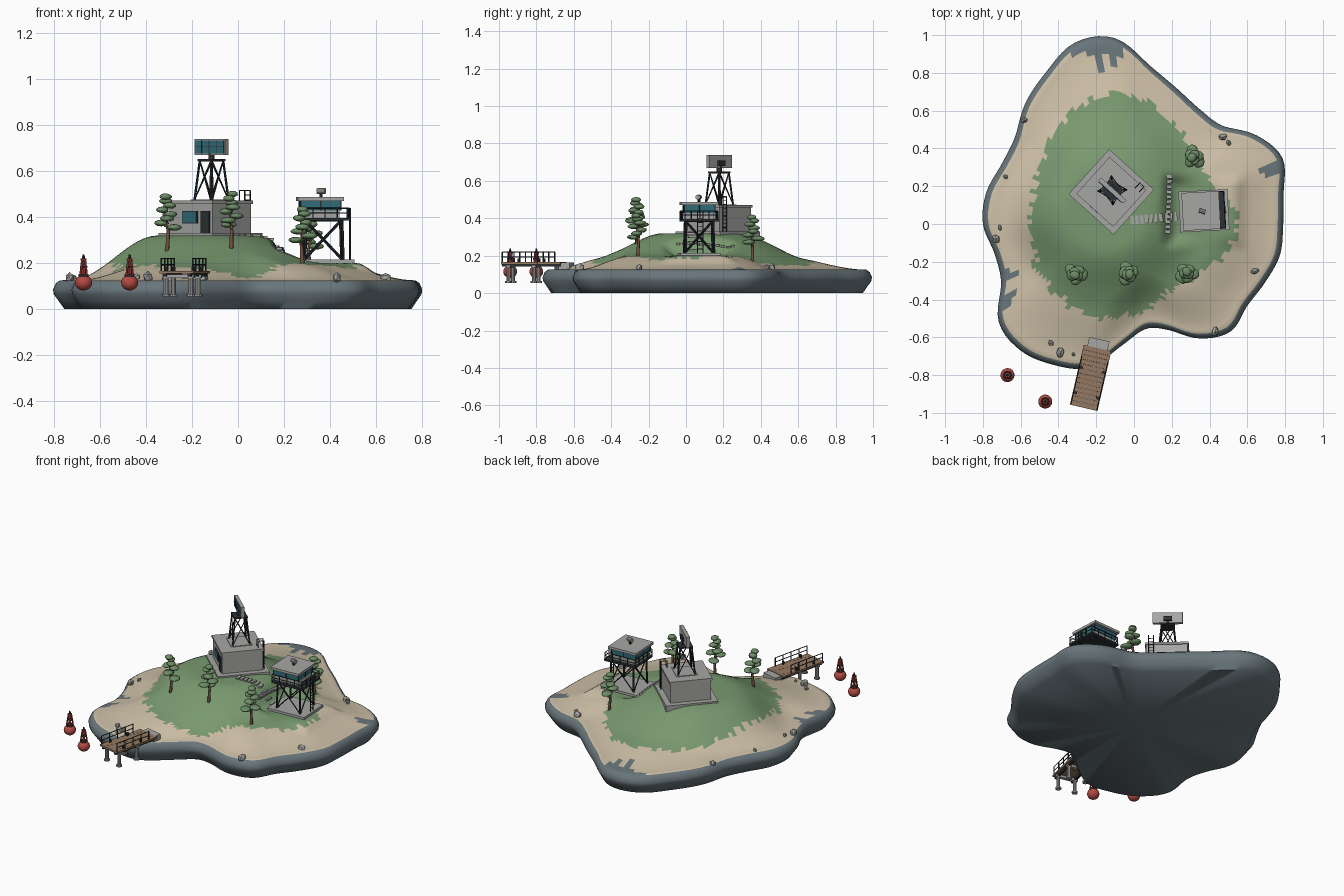
import bpy, bmesh, math, random
from mathutils import Matrix, Vector

random.seed(4)
cube = bpy.data.objects.get("Cube")
if cube:
    bpy.data.objects.remove(cube, do_unlink=True)


def make_mat(name, r, g, b):
    m = bpy.data.materials.new(name)
    m.use_nodes = True
    m.diffuse_color = (r, g, b, 1)
    node = next(n for n in m.node_tree.nodes if n.type == 'BSDF_PRINCIPLED')
    node.inputs["Base Color"].default_value = (r, g, b, 1)
    return m


sand = make_mat("sand", .62, .53, .39)
grass = make_mat("grass", .19, .32, .16)
slate = make_mat("slate", .14, .18, .2)
concrete = make_mat("concrete", .38, .38, .37)
metal = make_mat("dark metal", .025, .03, .035)
glass = make_mat("teal glass", .03, .15, .19)
leaf = make_mat("foliage", .15, .26, .13)
wood = make_mat("deck wood", .3, .19, .12)
red = make_mat("buoy red", .45, .07, .055)
bark = make_mat("bark", .16, .08, .05)


class Part:
    """Collects primitives into one object."""

    def __init__(self, name, *mats):
        self.name, self.mats, self.bm = name, list(mats), bmesh.new()

    def paint(self, verts, mat):
        if mat not in self.mats:
            self.mats.append(mat)
        for f in {f for v in verts for f in v.link_faces}:
            f.material_index = self.mats.index(mat)

    def box(self, mat, loc, size, turn=0):
        m = Matrix.Translation(loc) @ Matrix.Rotation(math.radians(turn), 4, 'Z') @ Matrix.Diagonal((*size, 1))
        self.paint(bmesh.ops.create_cube(self.bm, size=1, matrix=m)["verts"], mat)

    def rod(self, mat, a, b, r, r2=None, sides=6):
        a, b = Vector(a), Vector(b)
        d = b - a
        m = Matrix.Translation((a + b) / 2) @ d.to_track_quat('Z', 'Y').to_matrix().to_4x4()
        self.paint(bmesh.ops.create_cone(self.bm, cap_ends=True, segments=sides, radius1=r,
                   radius2=r if r2 is None else r2, depth=d.length, matrix=m)["verts"], mat)

    def ball(self, mat, loc, size, level=2, rough=0):
        m = Matrix.Translation(loc) @ Matrix.Rotation(random.random() * 6, 4, 'Z') @ Matrix.Diagonal((*size, 1))
        verts = bmesh.ops.create_icosphere(self.bm, subdivisions=level, radius=1, matrix=m)["verts"]
        for v in verts:
            v.co += (v.co - Vector(loc)) * random.uniform(-rough, rough)
        self.paint(verts, mat)

    def rail(self, a, b, height, posts, r=.003):
        a, b, up = Vector(a), Vector(b), Vector((0, 0, height))
        for i in range(posts):
            p = a.lerp(b, i / (posts - 1))
            self.rod(metal, p, p + up, r)
        for k in (.5, 1):
            self.rod(metal, a + up * k, b + up * k, r * .8)

    def ladder(self, x, y, z0, z1, width=.03):
        for s in (-1, 1):
            self.rod(metal, (x, y + s * width / 2, z0), (x, y + s * width / 2, z1), .003)
        n = int((z1 - z0) / .02)
        for i in range(1, n):
            z = z0 + (z1 - z0) * i / n
            self.rod(metal, (x, y - width / 2, z), (x, y + width / 2, z), .002)

    def truss(self, hx, hy, tx, ty, z0, z1, r):
        c = [(-1, -1), (1, -1), (1, 1), (-1, 1)]
        lo = [(x * hx, y * hy, z0) for x, y in c]
        hi = [(x * tx, y * ty, z1) for x, y in c]
        for i in range(4):
            j = (i + 1) % 4
            self.rod(metal, lo[i], hi[i], r)
            self.rod(metal, lo[i], hi[j], r * .6)
            self.rod(metal, lo[j], hi[i], r * .6)
            self.rod(metal, hi[i], hi[j], r * .7)

    def done(self, loc=(0, 0, 0), turn=0, angle=35):
        me = bpy.data.meshes.new(self.name)
        bmesh.ops.recalc_face_normals(self.bm, faces=self.bm.faces)
        self.bm.to_mesh(me)
        self.bm.free()
        for m in self.mats:
            me.materials.append(m)
        ob = bpy.data.objects.new(self.name, me)
        bpy.context.collection.objects.link(ob)
        ob.location, ob.rotation_euler.z = loc, math.radians(turn)
        bpy.ops.object.select_all(action='DESELECT')
        ob.select_set(True)
        bpy.context.view_layer.objects.active = ob
        bpy.ops.object.shade_smooth_by_angle(angle=math.radians(angle))
        return ob


# Shoreline and grass radii at equal angle steps, and the ground height
SHORE = [.79, .81, .86, .8, .7, .7, .75, .84, .99, 1.01, .93, .86, .78, .77, .8,
         .8, .755, .77, .885, .9, .86, .8, .65, .56, .59, .7, .765, .74, .76, .79]
GRASS = [.55, .46, .53, .68, .68, .58, .55, .56, .54, .48, .4, .46]
SPIKES = [(102, .2, 4), (96.5, .2, 3), (108, .1, 4), (22, .19, 4), (202, .13, 3), (211, .15, 4)]


def around(table, ang):
    t = ang / math.tau % 1 * len(table)
    i, f = int(t), t % 1
    a, b, c, d = (table[(i + k) % len(table)] for k in (-1, 0, 1, 2))
    return b + f / 2 * (c - a + f * (2 * a - 5 * b + 4 * c - d + f * (3 * (b - c) + d - a)))


def ease(t):
    t = min(max(t, 0), 1)
    return t * t * (3 - 2 * t)


def ground(x, y):
    u = math.hypot(x, y) / (around(SHORE, math.atan2(y, x)) - .03)
    z = .125 + .075 * ease((1 - u) * 2)
    z += .12 * (1 - ease((math.hypot(x + .14, y - .08) - .2) / .35))
    d = max(abs(x - .37) - .14, abs(y - .07) - .12, 0)
    return z + (.2 - z) * (1 - ease(d / .09))


# Island: cliff rings, then ground rings towards the middle
island = Part("island", sand, grass, slate)
bm, SEG, RINGS = island.bm, 150, 30
rings = []
for inset, z in ((.05, 0), (.025, .035), (.003, .065), (0, .085), (.012, .112)):
    rings.append([(around(SHORE, k * math.tau / SEG) - inset, z) for k in range(SEG)])
for j in range(RINGS):
    rings.append([((around(SHORE, k * math.tau / SEG) - .03) * (1 - j / RINGS), None) for k in range(SEG)])
grid = []
for ring in rings:
    row = []
    for k, (r, z) in enumerate(ring):
        x, y = r * math.cos(k * math.tau / SEG), r * math.sin(k * math.tau / SEG)
        row.append(bm.verts.new((x, y, ground(x, y) if z is None else z)))
    grid.append(row)
for j in range(len(grid) - 1):
    for k in range(SEG):
        n = (k + 1) % SEG
        f = bm.faces.new((grid[j][k], grid[j][n], grid[j + 1][n], grid[j + 1][k]))
        c = f.calc_center_median()
        ang, r = math.atan2(c.y, c.x), math.hypot(c.x, c.y)
        deep = around(SHORE, ang) - r
        spike = any(deep < d * (1 - abs((math.degrees(ang) - a + 180) % 360 - 180) / w) for a, d, w in SPIKES)
        green = r < around(GRASS, ang) + random.uniform(-.02, .02)
        f.material_index = 2 if j < 5 or spike else int(green)
for row, mat, z in ((grid[0], 2, 0), (grid[-1], 1, ground(0, 0))):
    mid = bm.verts.new((0, 0, z))
    for k in range(SEG):
        bm.faces.new((row[k], row[(k + 1) % SEG], mid)).material_index = mat
island.done(angle=60)

# Stepping slabs between the two buildings
path = Part("path_slabs")
for a, b, n, size in (((-.01, .02), (.22, .04), 10, (.018, .045, .01)), ((.17, -.04), (.18, .25), 12, (.045, .018, .01))):
    for i in range(n):
        p = Vector(a).lerp(Vector(b), i / (n - 1))
        path.box(concrete, (*p, ground(*p) + .002), size, random.uniform(-12, 12))
path.done()

# Radar station: plinth, walls, roof, door, window, roof ladder
base = Part("station_building")
base.box(concrete, (0, 0, .02), (.32, .32, .04))
base.box(concrete, (0, 0, .1), (.25, .25, .14))
base.box(concrete, (0, 0, .174), (.262, .262, .014))
base.box(metal, (-.126, -.085, .085), (.008, .05, .1))
base.box(metal, (-.126, .005, .108), (.006, .09, .054))
base.box(glass, (-.128, .005, .108), (.008, .08, .045))
base.ladder(.136, -.095, .04, .225)
for y in (-.11, -.08):
    base.rod(metal, (.136, y, .225), (.1, y, .225), .003)
    base.rod(metal, (.1, y, .225), (.1, y, .18), .003)
base.done((-.12, .17, .29), 48)

# Lattice mast with the flat antenna
mast = Part("radar_mast")
mast.box(concrete, (0, 0, .003), (.13, .13, .006))
mast.truss(.052, .052, .036, .036, .006, .175, .005)
mast.box(metal, (0, 0, .178), (.085, .085, .008))
mast.rod(metal, (0, 0, .18), (0, 0, .21), .014, sides=12)
mast.box(concrete, (0, 0, .235), (.022, .18, .07))
mast.box(glass, (-.012, 0, .235), (.006, .166, .056))
for y in (-.045, 0, .045):
    mast.box(metal, (-.014, y, .235), (.005, .004, .056))
mast.box(metal, (-.014, 0, .235), (.005, .166, .003))
mast.box(metal, (.016, 0, .225), (.014, .05, .03))
mast.done((-.115, .178, .469), 48)

# Watchtower: pad, legs, deck, cabin, lamp
tower = Part("watchtower")
tower.box(concrete, (0, 0, .003), (.26, .215, .024))
tower.truss(.083, .077, .078, .072, .015, .185, .006)
tower.box(metal, (.003, 0, .19), (.22, .2, .012))
tower.box(concrete, (-.015, 0, .212), (.165, .155, .036))
tower.box(glass, (-.015, 0, .25), (.172, .162, .042))
for x in (-1, 0, 1):
    for y in (-1, 0, 1):
        if x or y:
            tower.box(metal, (-.015 + x * .086, y * .081, .25), (.006, .006, .042))
tower.box(concrete, (-.015, 0, .278), (.198, .2, .016))
corners = [(-.103, -.096, .196), (.109, -.096, .196), (.109, .096, .196), (-.103, .096, .196)]
for i in range(4):
    tower.rail(corners[i], corners[(i + 1) % 4], .042, 5)
tower.ladder(.116, 0, .015, .238)
tower.rod(metal, (-.01, 0, .28), (-.01, 0, .308), .007)
tower.rod(concrete, (-.026, .004, .313), (.008, -.008, .313), .013, sides=10)
tower.done((.37, .07, .2), 3)

# Pines: bent trunk with flat foliage clumps
for i, (x, y) in enumerate(((-.31, -.265), (-.03, -.265), (.28, -.26), (.314, .355))):
    tree = Part(f"pine_tree_{i + 1}")
    pts = [(0, 0, -.02), (.008, .004, .08), (-.004, 0, .15), (0, 0, .225)]
    for k in range(3):
        tree.rod(bark, pts[k], pts[k + 1], .01 - k * .0025, .0075 - k * .0025, 7)
    for k in range(8):
        ang, out = k * 2.4 + i, .034 * (1 - k / 9)
        c = (out * math.cos(ang), out * math.sin(ang), .1 + k * .019)
        tree.rod(bark, (0, 0, c[2] - .02), c, .003)
        wide = .038 - k * .0015
        tree.ball(leaf, c, (wide, wide * .85, .014), 2, .06)
    tree.done((x, y, ground(x, y)), i * 50, 60)

# Jetty: deck, piles, rails, shore step
dock = Part("jetty")
for i in range(13):
    dock.box(wood, (0, -.15 + i * .025, .16), (.15, .0245, .012))
for s in (-1, 1):
    dock.box(metal, (s * .055, 0, .148), (.014, .32, .014))
    dock.rail((s * .07, -.155, .165), (s * .07, .1, .165), .055, 5, .0035)
    for y in (-.125, .015):
        dock.rod(concrete, (s * .055, y, .06), (s * .055, y, .148), .011, sides=10)
        dock.rod(concrete, (s * .055, y, .055), (s * .055, y, .065), .018, sides=10)
        dock.rod(metal, (s * .06, y + .03, .16), (s * .06, y + .03, .185), .008, sides=8)
for y in (-.125, .015):
    dock.box(concrete, (0, y, .143), (.14, .022, .014))
dock.box(concrete, (0, .18, .145), (.11, .06, .035))
dock.done((-.23, -.815, 0), -13)

# Buoys: round hull, cage and lantern
for i, (x, y) in enumerate(((-.67, -.8), (-.47, -.94))):
    buoy = Part(f"buoy_{i + 1}")
    buoy.ball(red, (0, 0, .035), (.037, .037, .034), 3)
    buoy.rod(metal, (0, 0, .062), (0, 0, .072), .022, sides=12)
    for k in range(4):
        c, s = math.cos(k * math.pi / 2 + .8), math.sin(k * math.pi / 2 + .8)
        buoy.rod(red, (c * .02, s * .02, .068), (c * .009, s * .009, .135), .0045)
    buoy.rod(red, (0, 0, .068), (0, 0, .135), .009, .006, 8)
    buoy.rod(metal, (0, 0, .1), (0, 0, .108), .017, sides=10)
    buoy.rod(red, (0, 0, .132), (0, 0, .14), .014, sides=10)
    buoy.rod(metal, (0, 0, .14), (0, 0, .158), .007, .004, 8)
    buoy.done((x, y, .08))

# Shore boulders
rocks = Part("shore_boulders")
for x, y, r in ((-.58, .55, .018), (-.68, .25, .014), (-.71, -.02, .015), (-.73, -.08, .025), (-.44, -.63, .017),
                (-.39, -.68, .028), (-.32, -.69, .011), (.43, -.57, .026), (.64, -.25, .021), (.47, .46, .023), (.5, .43, .016)):
    rocks.ball(concrete, (x, y, ground(x, y) + r * .4), (r * 1.1, r * .8, r), 1, .15)
rocks.done(angle=10)
